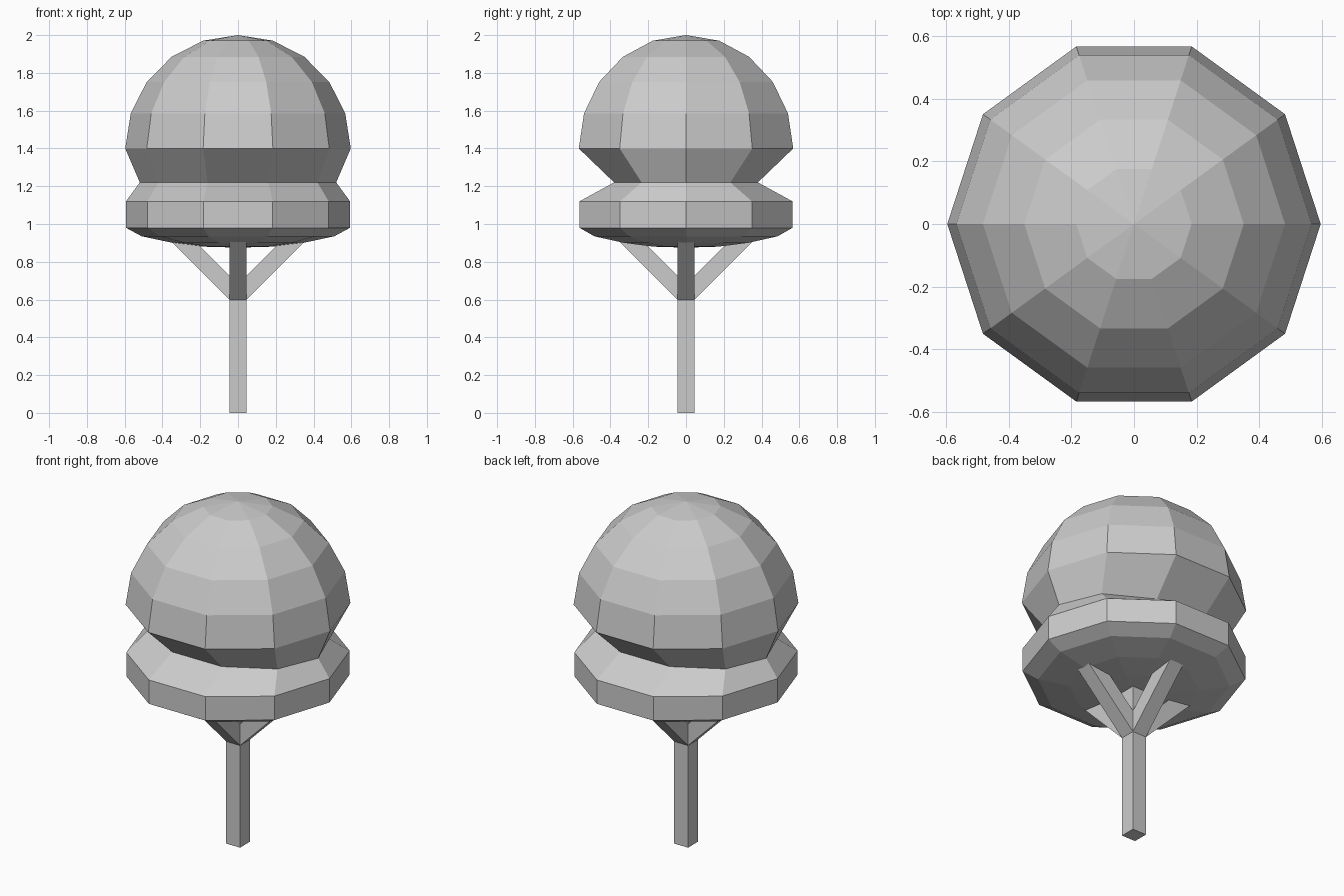
import bpy, bmesh
from math import cos, sin, pi, radians
from mathutils import Matrix, Vector

if "Cube" in bpy.data.objects:
    bpy.data.objects.remove(bpy.data.objects["Cube"])

SIDES = 10


def finish(bm, name):
    bmesh.ops.recalc_face_normals(bm, faces=bm.faces)
    me = bpy.data.meshes.new(name)
    bm.to_mesh(me)
    bm.free()
    ob = bpy.data.objects.new(name, me)
    bpy.context.collection.objects.link(ob)
    return ob


def lathe(name, rings, z_bottom, z_top):
    """Ten-sided stack of (x radius, y radius, z) rings closed by two poles."""
    bm = bmesh.new()
    loops = []
    for rx, ry, z in rings:
        loops.append([bm.verts.new((rx * cos(2 * pi * i / SIDES),
                                    ry * sin(2 * pi * i / SIDES), z))
                      for i in range(SIDES)])
    for a, b in zip(loops, loops[1:]):
        for i in range(SIDES):
            j = (i + 1) % SIDES
            bm.faces.new((a[i], a[j], b[j], b[i]))
    for loop, z in ((loops[0], z_bottom), (loops[-1], z_top)):
        pole = bm.verts.new((0, 0, z))
        for i in range(SIDES):
            bm.faces.new((loop[i], loop[(i + 1) % SIDES], pole))
    return finish(bm, name)


def beam(name, start, end, width):
    """Square beam between two points lying in the XZ plane."""
    start, end = Vector(start), Vector(end)
    axis = end - start
    bm = bmesh.new()
    bmesh.ops.create_cube(bm, size=1)
    bmesh.ops.scale(bm, vec=(width, width, axis.length), verts=bm.verts)
    rot = Vector((0, 0, 1)).rotation_difference(axis).to_matrix().to_4x4()
    bm.transform(Matrix.Translation((start + end) / 2) @ rot)
    return finish(bm, name)


# Canopy: shallow bowl, rim band, pinched waist and hemispherical dome
rings = [(r, r, z) for r, z in
         ((0.18, 0.88), (0.345, 0.90), (0.51, 0.935), (0.593, 0.98), (0.593, 1.12))]
rings.append((0.52, 0.40, 1.22))
for k in range(5):
    a = radians(18 * k)
    rings.append((0.597 * cos(a), 0.597 * cos(a), 1.40 + 0.6 * sin(a)))
lathe("canopy", rings, 0.875, 2.0)

# Post
beam("post", (0, 0, 0), (0, 0, 0.90), 0.09)

# Four diagonal braces around the post
for i, side in enumerate(("right", "back", "left", "front")):
    brace = beam("brace_" + side, (0, 0, 0.617), (0.32, 0, 0.937), 0.09)
    brace.data.transform(Matrix.Rotation(i * pi / 2, 4, 'Z'))
